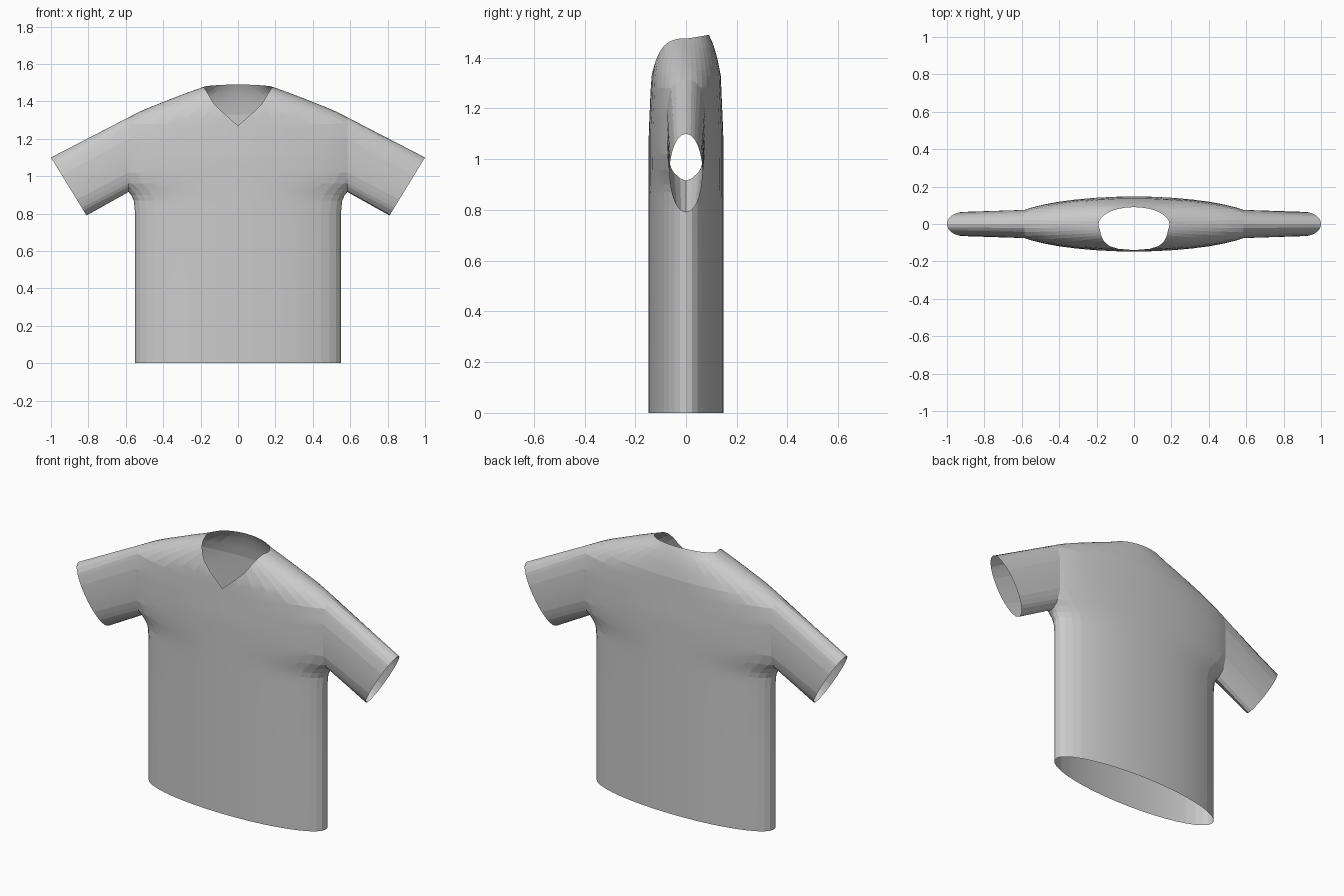
import bpy, bmesh
from math import sin, cos, pi, atan2

cube = bpy.data.objects.get("Cube")
if cube:
    bpy.data.objects.remove(cube, do_unlink=True)

COLUMNS = 40
ARMHOLE_X = 0.585

# Outline of the garment by height: half width, half depth, neckline half width
WIDTH = [(0, .55), (.8, .55), (.88, .558), (.92, .585), (.96, .635), (1.02, .68), (1.2, .69),
         (1.28, .65), (1.315, .585), (1.355, .505), (1.4, .392), (1.44, .29), (1.475, .19), (1.49, .18)]
DEPTH = [(0, .148), (1.1, .147), (1.33, .137), (1.4, .123), (1.45, .108), (1.475, .098), (1.49, .09)]
NECK = [(1.27, 0), (1.33, .07), (1.39, .13), (1.44, .16), (1.475, .182)]


def interp(table, z):
    for (z0, v0), (z1, v1) in zip(table, table[1:]):
        if z <= z1:
            return v0 + (v1 - v0) * (z - z0) / (z1 - z0)
    return table[-1][1]


def top_height(angle):
    """Height where a column of the body meets the neckline."""
    if cos(angle) < 0.001:
        return 1.475 - 0.015 * cos(angle)
    low, high = NECK[0][0], NECK[-1][0]
    for _ in range(30):
        mid = (low + high) / 2
        if interp(WIDTH, mid) * abs(sin(angle)) >= interp(NECK, mid):
            low = mid
        else:
            high = mid
    return low


bm = bmesh.new()

# Body: a tube of elliptical rings, cut off by the neckline
ring_heights = [0, 0.4, 0.8] + [0.84 + 0.03 * i for i in range(15)]
NECK_STEPS = 10
columns = []
for c in range(COLUMNS):
    angle = 2 * pi * c / COLUMNS
    top, last = top_height(angle), ring_heights[-1]
    heights = ring_heights + [last + (top - last) * (k + 1) / NECK_STEPS for k in range(NECK_STEPS)]
    columns.append([bm.verts.new((interp(WIDTH, z) * sin(angle), -interp(DEPTH, z) * cos(angle), z))
                    for z in heights])
for left, right in zip(columns, columns[1:] + columns[:1]):
    for k in range(len(left) - 1):
        bm.faces.new((left[k], right[k], right[k + 1], left[k + 1]))

for side in (-1, 1):
    # Armhole: slice the bulging side off the body
    bmesh.ops.bisect_plane(bm, geom=bm.verts[:] + bm.edges[:] + bm.faces[:], dist=1e-5,
                           plane_co=(side * ARMHOLE_X, 0, 0), plane_no=(side, 0, 0), clear_outer=True)
    rim = [e for e in bm.edges if e.is_boundary
           and all(abs(v.co.x - side * ARMHOLE_X) < 1e-4 for v in e.verts)]
    # Sleeve: pull the armhole rim out to a tilted elliptical cuff
    pulled = bmesh.ops.extrude_edge_only(bm, edges=rim)["geom"]
    for v in pulled:
        if isinstance(v, bmesh.types.BMVert):
            turn = atan2(v.co.y / 0.076, (v.co.z - 1.117) / 0.198)
            v.co = (side * (0.905 + 0.095 * cos(turn)), 0.065 * sin(turn), 0.945 + 0.155 * cos(turn))

bmesh.ops.remove_doubles(bm, verts=bm.verts[:], dist=1e-4)
bmesh.ops.recalc_face_normals(bm, faces=bm.faces[:])
mesh = bpy.data.meshes.new("shirt")
bm.to_mesh(mesh)
bm.free()
shirt = bpy.data.objects.new("shirt", mesh)
bpy.context.collection.objects.link(shirt)

# Cloth colour
cloth = bpy.data.materials.new("light grey cloth")
cloth.use_nodes = True
colour = (0.6, 0.6, 0.6, 1)
cloth.diffuse_color = colour
cloth.node_tree.nodes["Principled BSDF"].inputs["Base Color"].default_value = colour
mesh.materials.append(cloth)

# Soft shading over the gentle facets
bpy.context.view_layer.objects.active = shirt
shirt.select_set(True)
bpy.ops.object.shade_smooth_by_angle(angle=0.1)
